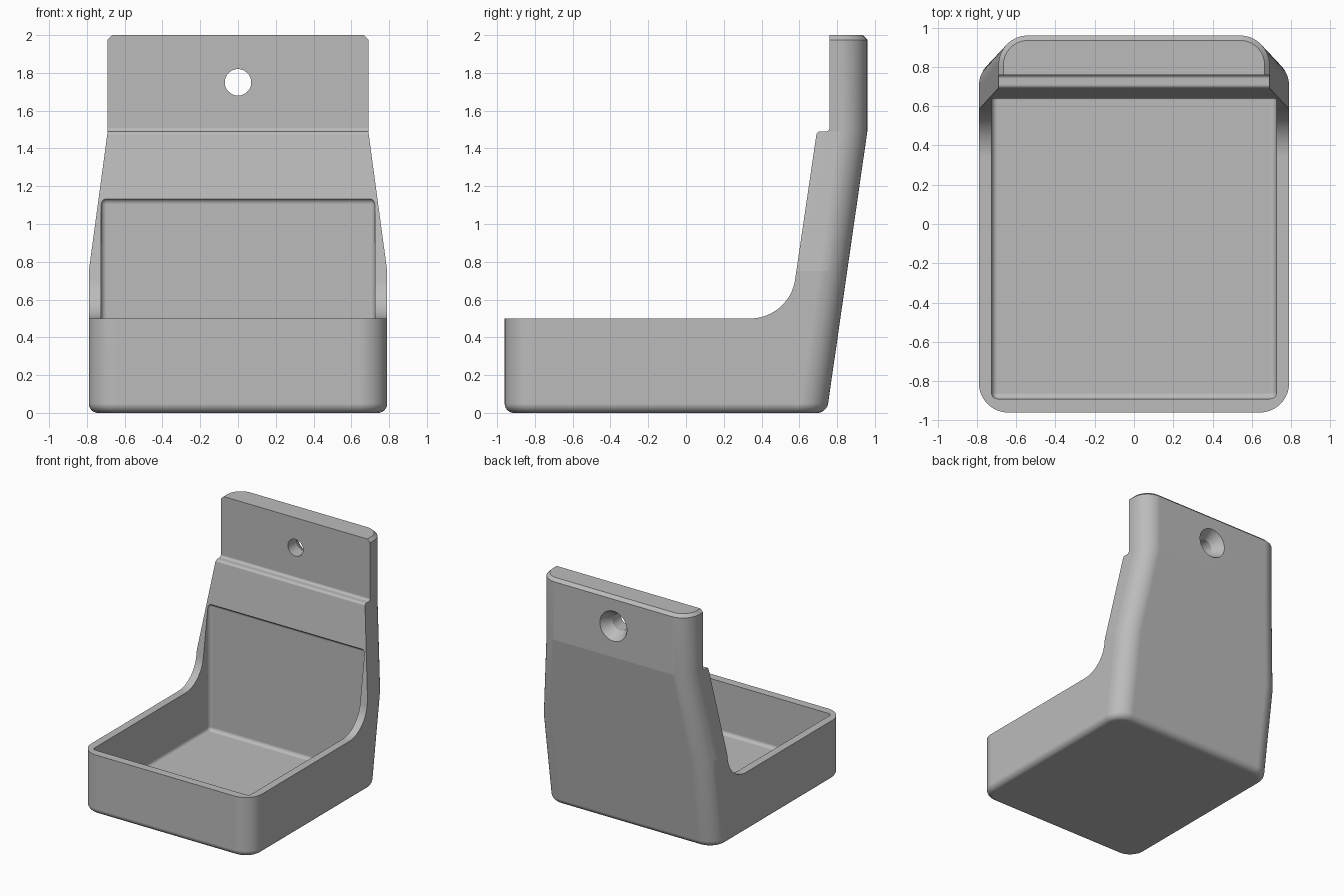
import bpy, bmesh
from math import sin, cos, radians, pi

cube = bpy.data.objects.get("Cube")
if cube:
    bpy.data.objects.remove(cube, do_unlink=True)

grey = bpy.data.materials.new("plain grey")
grey.use_nodes = True
colour = (0.5, 0.5, 0.5, 1)
grey.diffuse_color = colour
grey.node_tree.nodes["Principled BSDF"].inputs["Base Color"].default_value = colour

STEPS = 16


def arc(cx, cy, r, a0, a1, n=STEPS):
    """Points along a circular arc, angles in degrees."""
    angles = [radians(a0 + (a1 - a0) * i / n) for i in range(n + 1)]
    return [(cx + r * cos(a), cy + r * sin(a)) for a in angles]


def loft(name, rings):
    """Closed solid through a stack of rings with equal point counts."""
    bm = bmesh.new()
    loops = [[bm.verts.new(p) for p in ring] for ring in rings]
    for a, b in zip(loops, loops[1:]):
        for i in range(len(a)):
            j = (i + 1) % len(a)
            bm.faces.new((a[i], a[j], b[j], b[i]))
    bm.faces.new(loops[0])
    bm.faces.new(loops[-1])
    bmesh.ops.recalc_face_normals(bm, faces=bm.faces[:])
    mesh = bpy.data.meshes.new(name)
    bm.to_mesh(mesh)
    bm.free()
    mesh.materials.append(grey)
    obj = bpy.data.objects.new(name, mesh)
    bpy.context.collection.objects.link(obj)
    return obj


def activate(obj):
    bpy.ops.object.select_all(action='DESELECT')
    obj.select_set(True)
    bpy.context.view_layer.objects.active = obj


def combine(target, cutter, operation):
    mod = target.modifiers.new("cut", 'BOOLEAN')
    mod.operation, mod.solver, mod.object = operation, 'EXACT', cutter
    activate(target)
    bpy.ops.object.modifier_apply(modifier=mod.name)
    bpy.data.objects.remove(cutter, do_unlink=True)


# Outer envelope: rounded rectangles stacked up the height
BEND, SHOULDER = 0.75, 1.49


def section(z, inset=0):
    taper = min(max((z - BEND) / (SHOULDER - BEND), 0), 1)
    half = 0.79 - 0.1 * taper - inset
    back = 0.745 + 0.215 * min(z / SHOULDER, 1) - inset
    front = -0.96 + inset
    r = 0.15 - inset
    pts = arc(half - r, back - r, r, 0, 90)
    pts += arc(r - half, back - r, r, 90, 180)
    pts += arc(r - half, front + r, r, 180, 270)
    pts += arc(half - r, front + r, r, 270, 360)
    return [(x, y, z) for x, y in pts]


rings = []
FILLET = 0.05
for i in range(STEPS + 1):
    a = pi / 2 * i / STEPS
    rings.append(section(FILLET * (1 - cos(a)), FILLET * (1 - sin(a))))
rings += [section(BEND), section(SHOULDER), section(1.975), section(2.0, 0.025)]
body = loft("wall_tray", rings)

# Side profile: tray rim, swept curve, sloped back, step and hanging plate
profile = [(-1.1, -0.1), (-1.1, 0.5)]
profile += arc(0.34, 0.74, 0.24, -90, -8)
profile += arc(0.71, 1.47, 0.02, 172, 90)
profile += arc(0.74, 1.51, 0.02, -90, 0)
profile += [(0.76, 2.1), (1.1, 2.1), (1.1, -0.1)]
side = loft("side_profile", [[(x, y, z) for y, z in profile] for x in (-1, 1)])
combine(body, side, 'INTERSECT')

# Tray cavity with softened corners
cavity = loft("cavity", [
    [(x, y, z) for x, y in ((-0.725, -0.89), (0.725, -0.89), (0.725, 0.66), (-0.725, 0.66))]
    for z in (0.07, 1.135)])
bevel = cavity.modifiers.new("soft", 'BEVEL')
bevel.width, bevel.segments = 0.03, STEPS
activate(cavity)
bpy.ops.object.modifier_apply(modifier=bevel.name)
combine(body, cavity, 'DIFFERENCE')

# Screw hole, countersunk from the back
hole = loft("screw_hole", [
    [(x, y, z) for x, z in arc(0, 1.75, r, 0, 360, 64)[:-1]]
    for y, r in ((0.6, 0.07), (0.87, 0.07), (0.96, 0.125), (1.0, 0.15))])
combine(body, hole, 'DIFFERENCE')

# Smooth rounds, crisp bends
activate(body)
bpy.ops.object.shade_smooth_by_angle(angle=radians(7))
normals = body.modifiers.new("normals", 'WEIGHTED_NORMAL')
normals.keep_sharp = True
